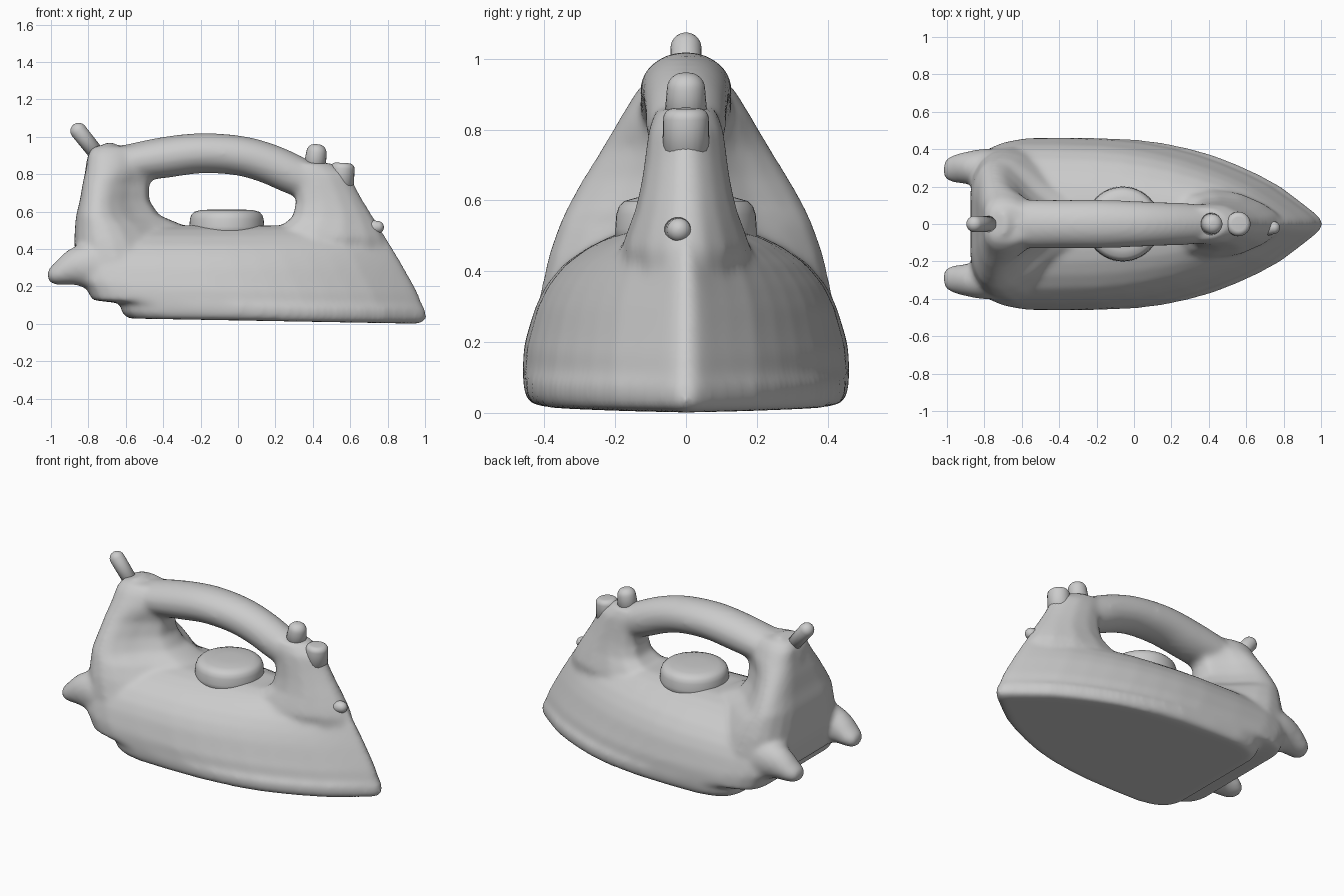
import bpy, bmesh, math
from mathutils import Vector

if "Cube" in bpy.data.objects:
    bpy.data.objects.remove(bpy.data.objects["Cube"])

# Half outlines seen from above: (distance from nose to heel, share of half width)
TEARDROP = [(0, 0), (.008, .07), (.03, .14), (.08, .28), (.14, .44), (.21, .575), (.28, .69), (.36, .8),
            (.44, .88), (.52, .94), (.61, .98), (.75, 1), (.87, 1), (.93, .96), (.97, .89), (.99, .8), (1, .68)]
WING = [(0, 0), (.01, .15), (.05, .3), (.15, .4), (.3, .56), (.45, .77), (.6, .94),
        (.72, 1), (.83, .97), (.91, .87), (.97, .7), (1, .48)]
NECK = [(0, 0), (.03, .28), (.15, .6), (.35, .9), (.6, 1), (.82, .9), (.95, .55), (1, 0)]


def skin(bm, rings):
    """Join rings of points into a closed shell."""
    loops = [[bm.verts.new(p) for p in ring] for ring in rings]
    n = len(loops[0])
    for a, b in zip(loops, loops[1:]):
        for i in range(n):
            j = (i + 1) % n
            bm.faces.new((a[i], a[j], b[j], b[i]))
    bm.faces.new(loops[0][::-1])
    bm.faces.new(loops[-1])


def layers(bm, outline, levels, tilt=0):
    """Stack outlines; each level is (z, heel x, nose x, half width)."""
    outline = [(t, f) for t, f in outline if f > 0 or t == 0]
    mirrored = [(t, -f) for t, f in reversed(outline) if f > 0]
    rings = []
    for z, xb, xf, w in levels:
        rings.append([(xf + (xb - xf) * t, w * f, z + (tilt * (1 - xf - (xb - xf) * t) if z < .25 else 0))
                      for t, f in outline + mirrored])
    skin(bm, rings)


def smooth_path(path, steps=4):
    """Catmull-Rom resampling of a list of stops."""
    out = []
    for i in range(len(path) - 1):
        p = [path[max(0, min(len(path) - 1, i + k))] for k in (-1, 0, 1, 2)]
        for s in range(steps):
            t = s / steps
            out.append(tuple(.5 * (2 * b + (c - a) * t + (2 * a - 5 * b + 4 * c - d) * t * t
                                   + (3 * b - a - 3 * c + d) * t ** 3) for a, b, c, d in zip(*p)))
    return out + [path[-1]]


def sweep(bm, path, segs=24):
    """Elliptical tube; each stop is (x, y, z, side radius, other radius)."""
    pts = [Vector(p[:3]) for p in path]
    rings = []
    for i, p in enumerate(path):
        t = (pts[min(i + 1, len(pts) - 1)] - pts[max(i - 1, 0)]).normalized()
        side = (Vector((0, 1, 0)) - t * t.y).normalized()
        up = t.cross(side)
        rings.append([pts[i] + side * p[3] * math.cos(a) + up * p[4] * math.sin(a)
                      for a in (2 * math.pi * k / segs for k in range(segs))])
    skin(bm, rings)


def finish(name, bm):
    bmesh.ops.recalc_face_normals(bm, faces=bm.faces)
    me = bpy.data.meshes.new(name)
    bm.to_mesh(me)
    bm.free()
    for f in me.polygons:
        f.use_smooth = True
    ob = bpy.data.objects.new(name, me)
    bpy.context.collection.objects.link(ob)
    return ob


def rounded_peg(name, base, tip, r, r_tip, edge=None):
    """Peg from base to tip; edge is the rounding size (default: full dome)."""
    edge = edge or r_tip
    a, b = Vector(base), Vector(tip)
    d = (b - a).normalized()
    stops = [(*a, r, r)]
    for k in range(7):
        ang = math.radians(k * 14.5)
        rad = r_tip - edge * (1 - math.cos(ang))
        stops.append((*(b - d * edge * (1 - math.sin(ang))), rad, rad))
    bm = bmesh.new()
    sweep(bm, stops)
    return finish(name, bm)


shell = bmesh.new()
# Soleplate and lower housing
layers(shell, TEARDROP, [
    (0, -.59, .985, .435), (.03, -.62, 1.01, .457), (.08, -.63, 1.005, .461),
    (.095, -.78, .99, .461), (.16, -.81, .965, .458), (.19, -.84, .95, .45),
    (.3, -.86, .89, .425), (.36, -.87, .855, .395), (.42, -.87, .82, .345),
    (.47, -.86, .79, .275), (.505, -.84, .755, .2), (.525, -.8, .72, .12)], tilt=.018)
# Flared heel column
layers(shell, WING, [
    (.2, -.84, 0, .43), (.35, -.87, -.1, .41), (.45, -.875, -.2, .388), (.53, -.87, -.3, .36),
    (.58, -.865, -.42, .338), (.66, -.845, -.475, .293), (.75, -.83, -.475, .237),
    (.84, -.81, -.4, .183), (.91, -.8, -.4, .14), (.95, -.77, -.45, .1)])
# Front neck
layers(shell, NECK, [
    (.3, .1, .8, .12), (.4, .12, .8, .17), (.46, .15, .785, .185), (.52, .2, .755, .165), (.57, .27, .725, .145),
    (.65, .293, .675, .127), (.72, .288, .635, .117), (.8, .26, .6, .107), (.86, .27, .5, .085)])
# Arched handle
sweep(shell, smooth_path([
    (-.72, 0, .85, .12, .09), (-.6, 0, .857, .13, .1), (-.4, 0, .888, .13, .11),
    (-.2, 0, .912, .13, .108), (0, 0, .9, .124, .107), (.15, 0, .861, .117, .108),
    (.28, 0, .805, .112, .108), (.4, 0, .75, .1, .1)]))
# Cord boss at the top of the heel
sweep(shell, [(-.71, 0, .8, .14, .11), (-.71, 0, .89, .13, .1), (-.72, 0, .93, .11, .08), (-.73, 0, .955, .07, .055)])
# Heel rest feet
for s in (-1, 1):
    sweep(shell, smooth_path([
        (-.68, s * .28, .31, .12, .12), (-.8, s * .295, .31, .11, .125), (-.88, s * .3, .3, .09, .1),
        (-.95, s * .295, .27, .077, .066), (-.995, s * .29, .255, .062, .047), (-1.018, s * .29, .25, .035, .025)], 2))
body = finish("iron_body", shell)
remesh = body.modifiers.new("fuse", 'REMESH')
remesh.mode = 'VOXEL'
remesh.voxel_size = .014
remesh.use_smooth_shade = True
soften = body.modifiers.new("soften", 'SMOOTH')
soften.factor = .5
soften.iterations = 16

# Temperature dial under the handle
dial = bmesh.new()
sweep(dial, [(-.06, 0, z, r, r) for z, r in
             [(.47, .2), (.52, .2), (.56, .197), (.582, .19), (.598, .175), (.608, .14), (.612, .06)]], 48)
finish("dial", dial)

# Steam buttons, spray nozzle and cord stub
rounded_peg("rear_button", (.405, 0, .8), (.425, 0, .96), .064, .054, .045)
rounded_peg("front_button", (.55, 0, .68), (.56, 0, .86), .067, .065, .03)
rounded_peg("spray_nozzle", (.69, -.02, .51), (.78, -.02, .52), .05, .034)
rounded_peg("cord_stub", (-.74, 0, .89), (-.88, 0, 1.065), .042, .044)
